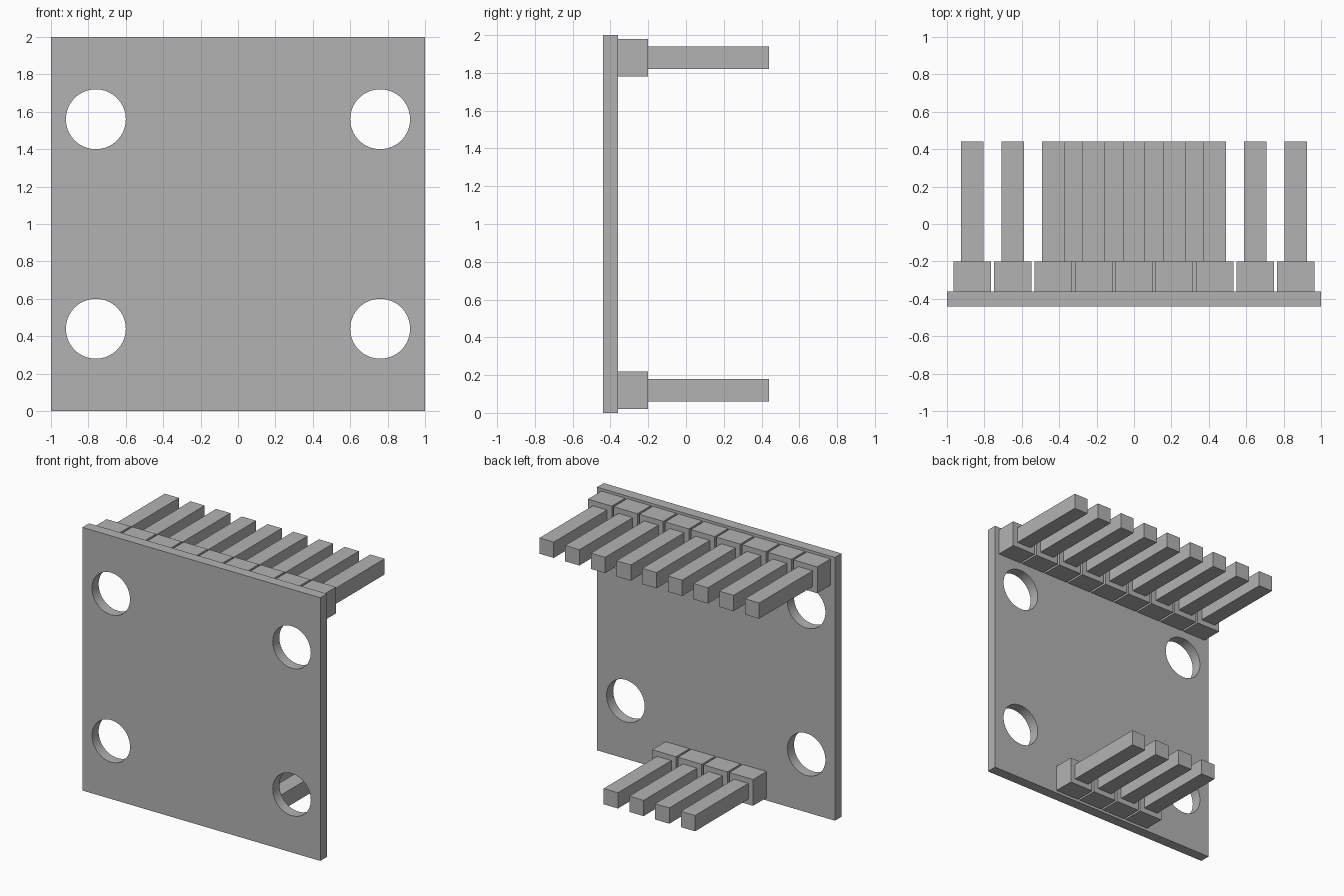
import bpy
import math

if "Cube" in bpy.data.objects:
    bpy.data.objects.remove(bpy.data.objects["Cube"], do_unlink=True)

GREY = (0.45, 0.45, 0.45, 1)
grey = bpy.data.materials.new("plain grey")
grey.use_nodes = True
grey.diffuse_color = GREY
grey.node_tree.nodes["Principled BSDF"].inputs["Base Color"].default_value = GREY

# Depth stations from front to back, and the header pitch
FRONT, PLATE_BACK, BLOCK_BACK, PIN_END = -0.44, -0.36, -0.20, 0.44
PITCH = 0.216


def box(name, x, z, width, height, y0, y1):
    bpy.ops.mesh.primitive_cube_add(size=1, location=(x, (y0 + y1) / 2, z))
    ob = bpy.context.object
    ob.name = name
    ob.scale = (width, y1 - y0, height)
    bpy.ops.object.transform_apply(location=False, rotation=False, scale=True)
    ob.data.materials.append(grey)
    return ob


def header(name, count, z):
    """A row of spacer blocks, each with one square pin."""
    for i in range(count):
        x = (i - (count - 1) / 2) * PITCH
        box(f"{name}_block_{i + 1}", x, z, 0.2, 0.2, PLATE_BACK, BLOCK_BACK)
        box(f"{name}_pin_{i + 1}", x, z, 0.12, 0.12, BLOCK_BACK, PIN_END)


# Board with four round mounting holes
board = box("board", 0, 1, 2, 2, FRONT, PLATE_BACK)
for x in (-0.76, 0.76):
    for z in (0.44, 1.56):
        bpy.ops.mesh.primitive_cylinder_add(
            vertices=64, radius=0.16, depth=0.4,
            location=(x, (FRONT + PLATE_BACK) / 2, z),
            rotation=(math.pi / 2, 0, 0))
        cutter = bpy.context.object
        cutter.name = "hole_cutter"
        cutter.hide_render = True
        cutter.data.materials.append(grey)
        mod = board.modifiers.new("mounting_hole", 'BOOLEAN')
        mod.operation = 'DIFFERENCE'
        mod.solver = 'EXACT'
        mod.object = cutter
        bpy.context.view_layer.objects.active = board
        bpy.ops.object.modifier_apply(modifier=mod.name)
        bpy.data.objects.remove(cutter, do_unlink=True)

bpy.ops.object.select_all(action='DESELECT')
board.select_set(True)
bpy.context.view_layer.objects.active = board
bpy.ops.object.shade_smooth_by_angle(angle=math.radians(30))

# Pin headers along the top and bottom edges
header("upper", 9, 1.88)
header("lower", 4, 0.12)
